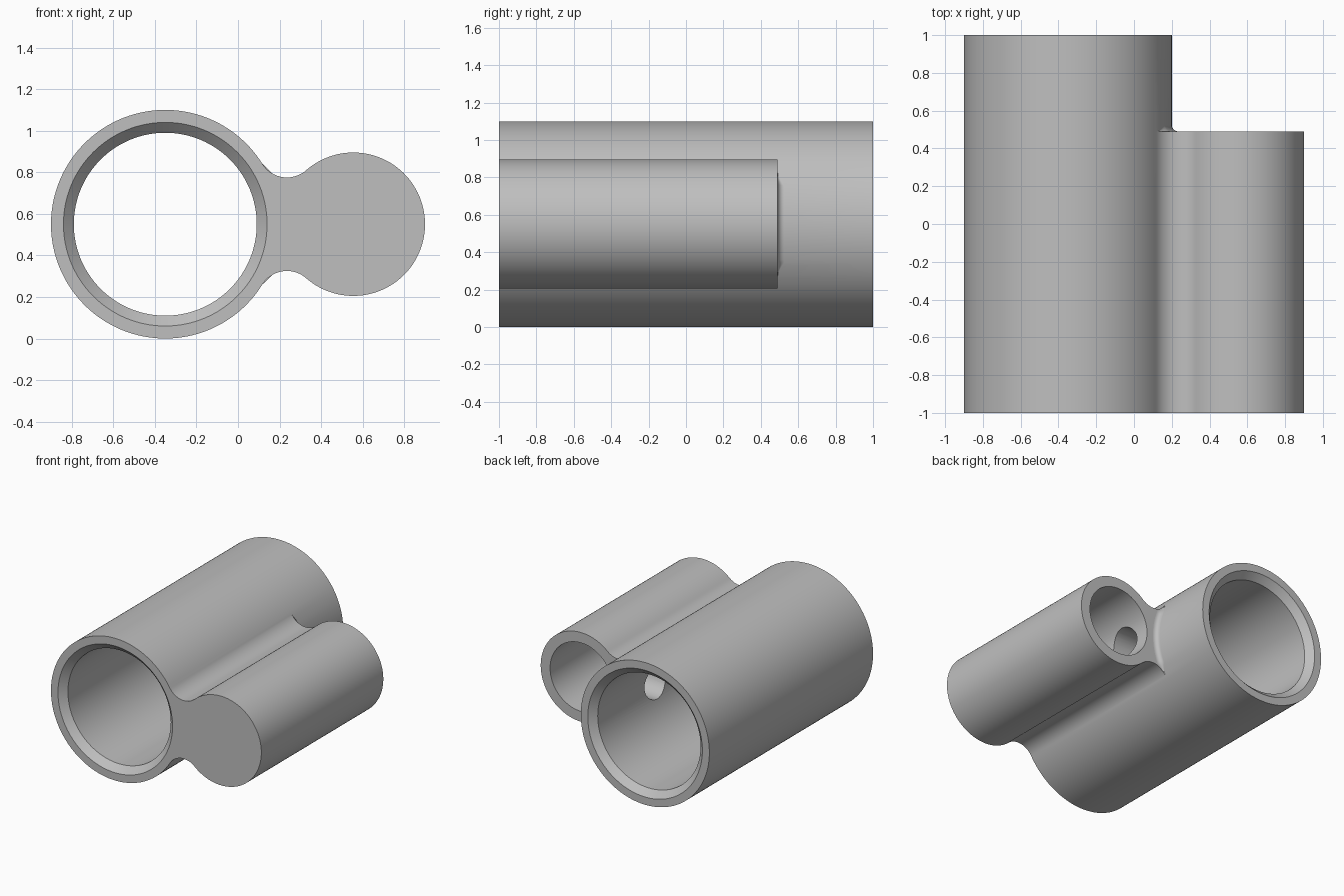
import bpy, bmesh
from math import sin, cos, pi, atan2, hypot, sqrt

if "Cube" in bpy.data.objects:
    bpy.data.objects.remove(bpy.data.objects["Cube"], do_unlink=True)

MID_Z = 0.55                      # height of both tube axes
MAIN_X, MAIN_R = -0.35, 0.55      # large tube
SIDE_X, SIDE_R = 0.555, 0.345     # small tube
BLEND_R, ROOT_R = 0.14, 0.035     # blend between tubes, fillet at the web end
FRONT, STEP, BACK = -1.0, 0.49, 1.0

grey = bpy.data.materials.new("plain grey")
grey.use_nodes = True
grey.diffuse_color = (0.52, 0.52, 0.52, 1)
grey.node_tree.nodes["Principled BSDF"].inputs["Base Color"].default_value = grey.diffuse_color


def arc(cx, cz, r, start, end, n):
    """Points on an arc in the x-z plane, both ends included."""
    angles = [start + (end - start) * i / n for i in range(n + 1)]
    return [(cx + r * cos(a), cz + r * sin(a)) for a in angles]


def finish(bm, name):
    bmesh.ops.remove_doubles(bm, verts=bm.verts, dist=1e-5)
    bmesh.ops.recalc_face_normals(bm, faces=bm.faces)
    mesh = bpy.data.meshes.new(name)
    bm.to_mesh(mesh)
    bm.free()
    mesh.materials.append(grey)
    obj = bpy.data.objects.new(name, mesh)
    bpy.context.collection.objects.link(obj)
    return obj


def bridge(bm, a, b, closed=False):
    """Quads between two rows of vertices; collapsed ends become triangles."""
    count = len(a) if closed else len(a) - 1
    for i in range(count):
        j = (i + 1) % len(a)
        corners = []
        for v in (a[i], a[j], b[j], b[i]):
            if v not in corners:
                corners.append(v)
        if len(corners) > 2:
            bm.faces.new(corners)


def lathe(name, rings, place, n):
    """Closed solid from (distance, radius) rings; place maps it into space."""
    bm = bmesh.new()
    rows = [[bm.verts.new(place(d, r * cos(2 * pi * i / n), r * sin(2 * pi * i / n)))
             for i in range(n)] for d, r in rings]
    for a, b in zip(rows, rows[1:]):
        bridge(bm, a, b, closed=True)
    bm.faces.new(rows[0])
    bm.faces.new(rows[-1])
    return finish(bm, name)


# Blend circle centres touch both tube circles
span = SIDE_X - MAIN_X
d1, d2 = MAIN_R + BLEND_R, SIDE_R + BLEND_R
reach = (span ** 2 + d1 ** 2 - d2 ** 2) / (2 * span)
rise = sqrt(d1 ** 2 - reach ** 2)
main_a, side_a = atan2(rise, reach), atan2(rise, span - reach)
blend_x = MAIN_X + reach

# Outline: large arc, lower blend, small arc, upper blend
big = arc(MAIN_X, MID_Z, MAIN_R, main_a, 2 * pi - main_a, 120)
rest = (arc(blend_x, MID_Z - rise, BLEND_R, pi - main_a, side_a, 20)
        + arc(SIDE_X, MID_Z, SIDE_R, side_a - pi, pi - side_a, 80)[1:]
        + arc(blend_x, MID_Z + rise, BLEND_R, -side_a, main_a - pi, 20)[1:])

# Body: full outline up to the step, only the large tube behind it
bm = bmesh.new()


def row(points, y):
    return [bm.verts.new((x, y, z)) for x, z in points]


big_front, big_step, big_back = (row(big, y) for y in (FRONT, STEP, BACK))
rest_front, rest_step = (row(rest[1:-1], y) for y in (FRONT, STEP))
bridge(bm, big_front, big_step)
bridge(bm, big_step, big_back)
bridge(bm, [big_front[-1]] + rest_front + [big_front[0]],
       [big_step[-1]] + rest_step + [big_step[0]])
bm.faces.new(big_front + rest_front)

# Root fillet where the step meets the large tube, fading out at both ends
SEG, ROWS = 32, 8
previous = None
for k in range(ROWS + 1):
    t = pi / 2 * k / ROWS
    current = [big_step[-1]]
    for i in range(1, SEG):
        a = -main_a + 2 * main_a * i / SEG
        f = min(ROOT_R, 1.2 * (main_a - abs(a)) ** 2)
        r = MAIN_R + f * (1 - sin(t))
        current.append(bm.verts.new((MAIN_X + r * cos(a), STEP + f * (1 - cos(t)),
                                     MID_Z + r * sin(a))))
    current.append(big_step[0])
    if previous:
        bridge(bm, previous, current)
    else:
        bm.faces.new(rest_step + current[::-1])
    previous = current
inner = arc(MAIN_X, MID_Z, MAIN_R, -main_a, main_a, SEG)[1:-1]
inner_back = row(inner, BACK)
bridge(bm, previous, [big_back[-1]] + inner_back + [big_back[0]])
bm.faces.new(big_back + inner_back)
body = finish(bm, "twin_tube_body")

# Cutters: chamfered through bore, blind bore, round port between them
cutters = [
    lathe("main_bore", [(-1.05, 0.54), (-0.95, 0.44), (0.95, 0.44), (1.05, 0.54)],
          lambda d, u, v: (MAIN_X + u, d, MID_Z + v), 128),
    lathe("side_bore", [(-0.9, 0.265), (0.6, 0.265)],
          lambda d, u, v: (SIDE_X + u, d, MID_Z + v), 96),
    lathe("cross_port", [(0.0, 0.13), (0.5, 0.13)],
          lambda d, u, v: (d, 0.25 + u, MID_Z + v), 48),
]
bpy.ops.object.select_all(action="DESELECT")
body.select_set(True)
bpy.context.view_layer.objects.active = body
for cutter in cutters:
    cutter.hide_render = True
    mod = body.modifiers.new(cutter.name, "BOOLEAN")
    mod.operation, mod.solver, mod.object = "DIFFERENCE", "EXACT", cutter
    bpy.ops.object.modifier_apply(modifier=mod.name)
    bpy.data.objects.remove(cutter, do_unlink=True)

bpy.ops.object.shade_smooth_by_angle(angle=pi / 6)
